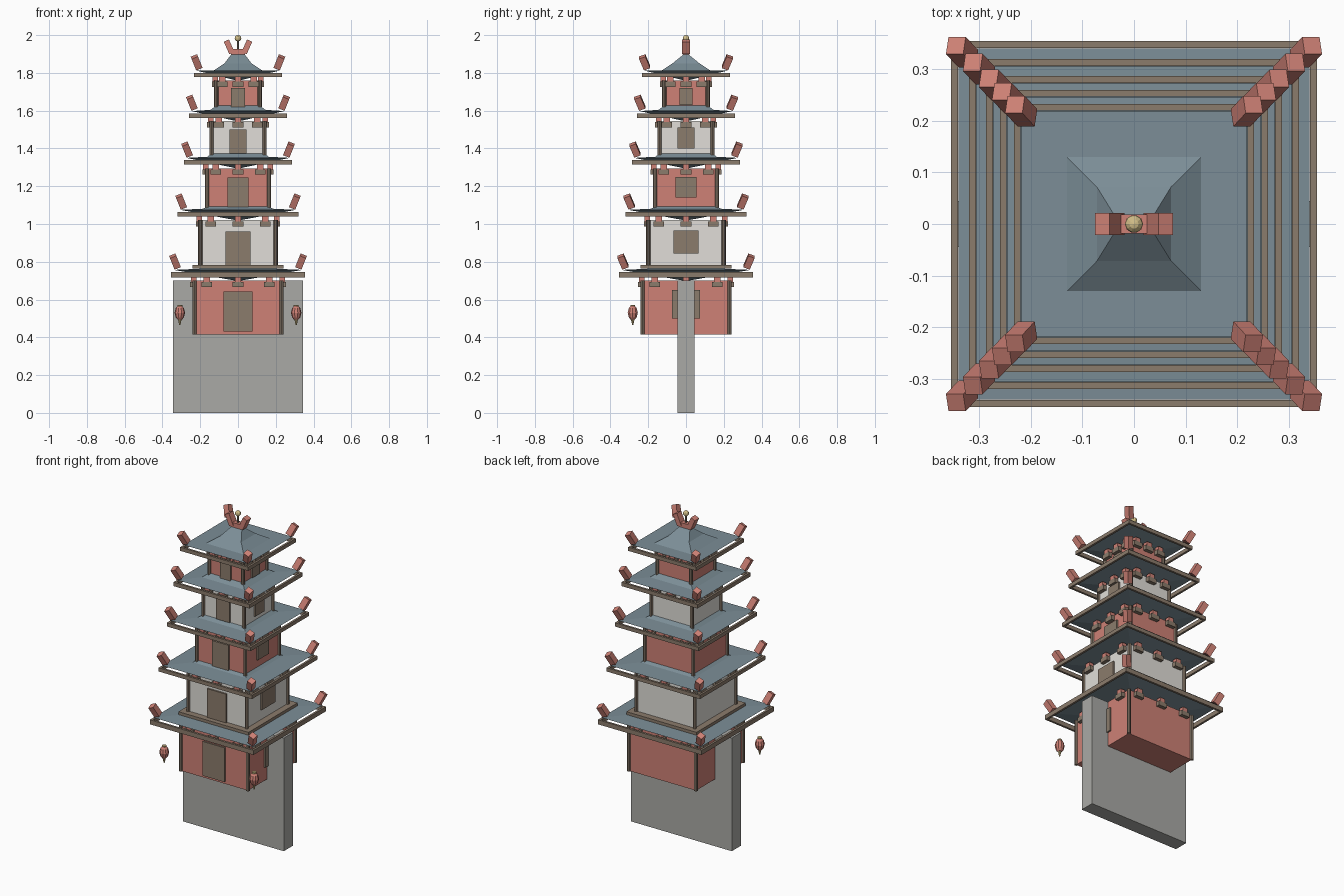
import bpy, bmesh, math
from mathutils import Matrix, Euler

if "Cube" in bpy.data.objects:
    bpy.data.objects.remove(bpy.data.objects["Cube"])

def mat(name, c):
    m = bpy.data.materials.new(name)
    m.diffuse_color = (*c, 1)
    m.use_nodes = True
    m.node_tree.nodes["Principled BSDF"].inputs["Base Color"].default_value = m.diffuse_color
    return m

RED = mat("red_paint", (0.62, 0.22, 0.18))
WOOD = mat("brown_wood", (0.26, 0.20, 0.15))
WHITE = mat("plaster", (0.75, 0.73, 0.69))
TILE = mat("blue_tile", (0.20, 0.27, 0.31))
GREY = mat("grey_stone", (0.40, 0.40, 0.38))
GOLD = mat("gold", (0.65, 0.52, 0.25))

def finish(bm, name, m):
    bmesh.ops.recalc_face_normals(bm, faces=bm.faces)
    me = bpy.data.meshes.new(name)
    bm.to_mesh(me)
    bm.free()
    me.materials.append(m)
    ob = bpy.data.objects.new(name, me)
    bpy.context.collection.objects.link(ob)
    return ob

def boxes(name, items, m):
    """items: (centre, size, euler rotation)"""
    bm = bmesh.new()
    for c, s, r in items:
        M = Matrix.Translation(c) @ Euler(r).to_matrix().to_4x4() @ Matrix.Diagonal((*s, 1))
        bmesh.ops.create_cube(bm, size=1, matrix=M)
    return finish(bm, name, m)

def box(name, c, s, m):
    return boxes(name, [(c, s, (0, 0, 0))], m)

def lathe(name, profile, loc, m, n=10):
    """profile of (radius, z) spun about z"""
    bm = bmesh.new()
    rings = [[bm.verts.new((loc[0] + r * math.cos(2 * math.pi * i / n),
                            loc[1] + r * math.sin(2 * math.pi * i / n), loc[2] + z))
              for i in range(n)] for r, z in profile]
    for a, b in zip(rings, rings[1:]):
        for i in range(n):
            bm.faces.new((a[i], a[(i + 1) % n], b[(i + 1) % n], b[i]))
    bm.faces.new(rings[0])
    bm.faces.new(rings[-1])
    return finish(bm, name, m)

def roof(name, levels, z_under):
    """square rings (half x, half y, z) with an inverted pyramid underside"""
    bm = bmesh.new()
    rings = [[bm.verts.new((sx * hx, sy * hy, z)) for sx, sy in
              ((-1, -1), (1, -1), (1, 1), (-1, 1))] for hx, hy, z in levels]
    for a, b in zip(rings, rings[1:]):
        for i in range(4):
            j = (i + 1) % 4
            bm.faces.new((a[i], a[j], b[j], b[i]))
    bm.faces.new(rings[-1])
    low = bm.verts.new((0, 0, z_under))
    for i in range(4):
        bm.faces.new((rings[0][i], rings[0][(i + 1) % 4], low))
    return finish(bm, name, TILE)

# stone slab the tower stands on
box("stone_slab", (0, 0, 0.35), (0.69, 0.09, 0.70), GREY)

# body half, body z0, z1, door half, door z0, z1, window half, window z0, z1, eave half, fascia z0, z1
TIERS = [
    (.230, .415, .700, .076, .430, .642, .075, .50, .65, .355, .717, .745),
    (.200, .765, 1.02, .066, .780, .960, .066, .845, .965, .320, 1.04, 1.063),
    (.165, 1.07, 1.295, .056, 1.09, 1.247, .055, 1.14, 1.25, .287, 1.315, 1.338),
    (.140, 1.34, 1.545, .046, 1.374, 1.50, .045, 1.40, 1.51, .260, 1.562, 1.586),
    (.115, 1.59, 1.76, .036, 1.62, 1.72, .035, 1.63, 1.72, .233, 1.777, 1.80),
]
SIGNS = [(-1, -1), (1, -1), (1, 1), (-1, 1)]

for k, (h, z0, z1, dh, d0, d1, wh, w0, w1, e, f0, f1) in enumerate(TIERS):
    t = f"tier{k + 1}_"
    box(t + "walls", (0, 0, (z0 + z1) / 2), (2 * h, 2 * h, z1 - z0), WHITE if k % 2 else RED)
    box(t + "door", (0, -h, (d0 + d1) / 2), (2 * dh, 0.02, d1 - d0), WOOD)
    box(t + "side_window", (h, 0, (w0 + w1) / 2), (0.02, 2 * wh, w1 - w0), WOOD)
    # corner posts
    for i, (sx, sy) in enumerate(SIGNS):
        lathe(f"{t}post_{i}", [(.011, z0), (.011, z1)], (sx * h, sy * h, 0), WOOD, 8)
    # brackets under the eaves, three on each side
    lower, upper = [], []
    for s in range(4):
        a = s * math.pi / 2
        for u in (-0.72, 0, 0.72):
            x, y = u * h, -h - 0.005
            c = (x * math.cos(a) - y * math.sin(a), x * math.sin(a) + y * math.cos(a))
            lower.append(((*c, z1 - 0.02), (0.056, 0.036, 0.028), (0, 0, a)))
            upper.append(((*c, z1 + 0.006), (0.034, 0.03, 0.028), (0, 0, a)))
    boxes(t + "bracket_lower", lower, WOOD)
    boxes(t + "bracket_upper", upper, RED)
    # roof with raised eave and curved hips
    r = e - 0.014
    q = r * 0.595
    zr = f1 + 0.012
    if k < 4:
        top = [(q, q, zr + .006), (q - .058, q - .058, zr + .048)]
    else:
        top = [(.13, .13, zr), (.072, .072, 1.85), (.03, .004, 1.905)]
    roof(t + "roof", [(r, r, zr)] + top, z1 - 0.002)
    # eave fascia frame
    m, zc, fh = e - 0.0065, (f0 + f1) / 2, f1 - f0
    boxes(t + "fascia", [((0, s * m, zc), (2 * e, 0.013, fh), (0, 0, 0)) for s in (-1, 1)] +
          [((s * m, 0, zc), (0.013, 2 * e - 0.026, fh), (0, 0, 0)) for s in (-1, 1)], WOOD)
    # upturned corner tips leaning outwards
    g = e * 0.94
    boxes(t + "corner_tips", [((sx * g, sy * g, f1 + 0.056), (0.036, 0.036, 0.07),
          (-sy * 0.38, sx * 0.38, 0)) for sx, sy in SIGNS], RED)

# balcony rim under the second tier
box("balcony_rim", (0, 0, .773), (.48, .48, .018), WOOD)

# ridge ornament and finial
boxes("ridge_ornament", [((0, 0, 1.912), (0.075, 0.036, 0.028), (0, 0, 0))] +
      [((s * .047, 0, 1.938), (0.03, 0.042, 0.072), (0, s * 0.42, 0)) for s in (-1, 1)], RED)
lathe("finial_pole", [(.006, 1.92), (.006, 1.975)], (0, 0, 0), WOOD, 8)
lathe("finial_ball", [(.017 * math.sin(math.pi * i / 6) + .0005, -.017 * math.cos(math.pi * i / 6))
                      for i in range(7)], (0, 0, 1.983), GOLD, 10)

# hanging lanterns at the front corners
for s, side in ((-1, "left"), (1, "right")):
    p = (s * .308, -.282, .53)
    lathe("lantern_" + side, [(.012, -.036), (.022, -.024), (.028, 0), (.022, .024), (.012, .036)], p, RED, 10)
    lathe("lantern_cap_" + side, [(.013, .034), (.013, .042)], p, GOLD, 8)
    lathe("lantern_tassel_" + side, [(.003, -.066), (.008, -.042), (.012, -.034)], p, GOLD, 8)
